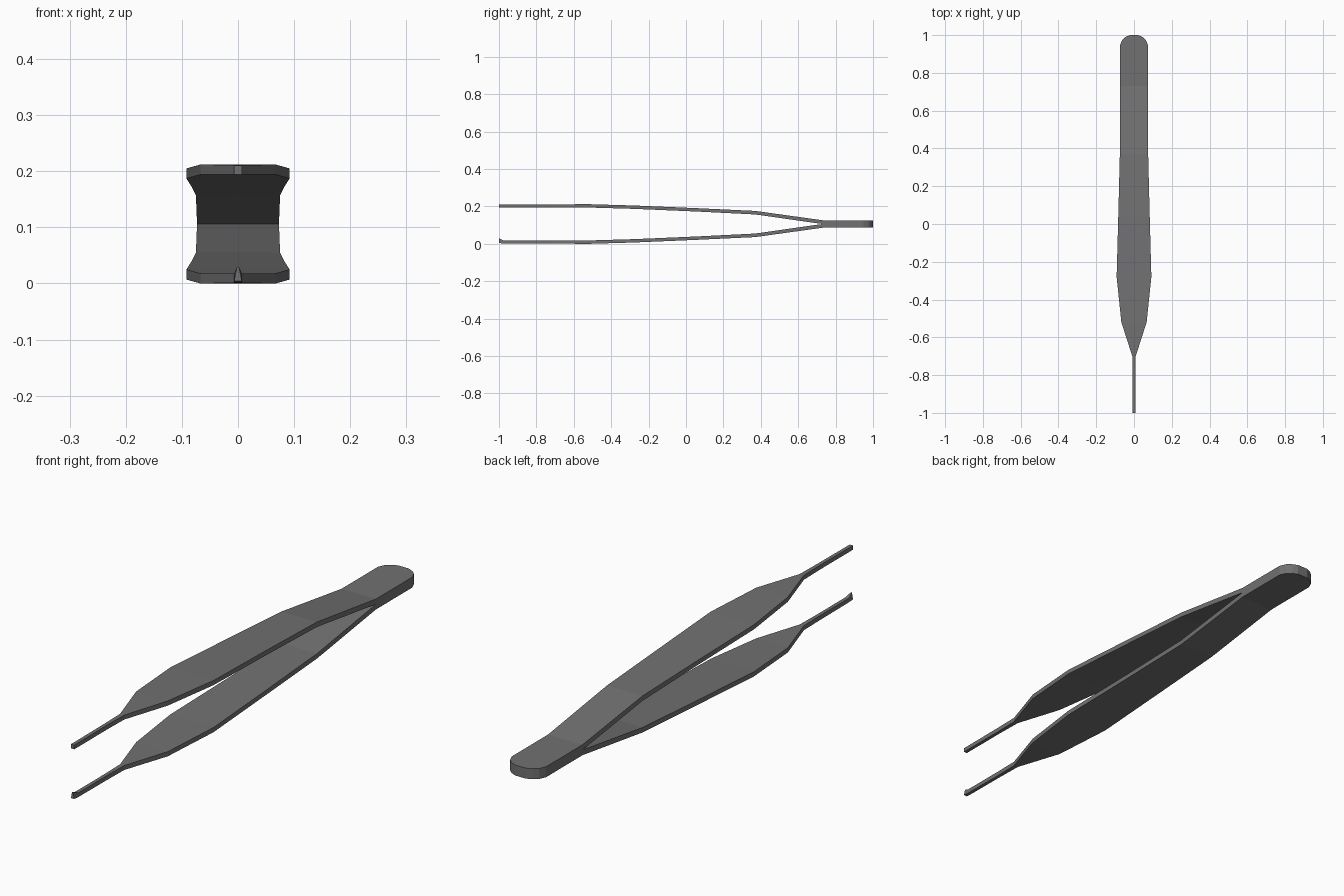
import bpy, bmesh

if "Cube" in bpy.data.objects:
    bpy.data.objects.remove(bpy.data.objects["Cube"])

MID = 0.106   # height of the plane where both arms meet

steel = bpy.data.materials.new("dark grey steel")
steel.diffuse_color = (0.165, 0.165, 0.17, 1)
steel.use_nodes = True
steel.node_tree.nodes["Principled BSDF"].inputs["Base Color"].default_value = steel.diffuse_color

# Stations along one arm: y, half width, inner offset from MID, outer offset
ARM = [
    (-1.00, 0.007, 0.088, 0.104),
    (-0.975, 0.007, 0.088, 0.104),
    (-0.80, 0.007, 0.088, 0.105),
    (-0.70, 0.009, 0.088, 0.105),
    (-0.52, 0.067, 0.088, 0.106),
    (-0.28, 0.092, 0.081, 0.099),
    (0.05, 0.083, 0.067, 0.085),
    (0.37, 0.075, 0.051, 0.070),
    (0.73, 0.073, 0.000, 0.020),
]
# Rounded rear end of the handle: y, half width
END = [(0.95, 0.073), (0.975, 0.062), (0.99, 0.045), (1.0, 0.022)]


def loft(name, rings):
    """Skin a closed solid through rings of four corners."""
    bm = bmesh.new()
    loops = [[bm.verts.new(p) for p in ring] for ring in rings]
    for a, b in zip(loops, loops[1:]):
        for i in range(4):
            j = (i + 1) % 4
            bm.faces.new((a[i], a[j], b[j], b[i]))
    bm.faces.new(loops[0])
    bm.faces.new(loops[-1])
    bmesh.ops.recalc_face_normals(bm, faces=bm.faces)
    mesh = bpy.data.meshes.new(name)
    bm.to_mesh(mesh)
    bm.free()
    mesh.materials.append(steel)
    bpy.context.collection.objects.link(bpy.data.objects.new(name, mesh))


def ring(y, w, z0, z1, w_inner=None):
    wi = w if w_inner is None else w_inner
    return [(-wi, y, z0), (wi, y, z0), (w, y, z1), (-w, y, z1)]


# Sprung arms: the lower one mirrors the upper and ends in a small raised nib
for name, side in (("upper_arm", 1), ("lower_arm", -1)):
    rings = [ring(y, w, MID + side * i, MID + side * o) for y, w, i, o in ARM]
    if side < 0:
        rings[0] = ring(-1.0, 0.007, 0.029, 0.004, 0.002)
    loft(name, rings)

# Solid handle where the arms join
loft("handle_end", [ring(y, w, MID - 0.020, MID + 0.020)
                    for y, w in [(0.73, 0.073)] + END])
